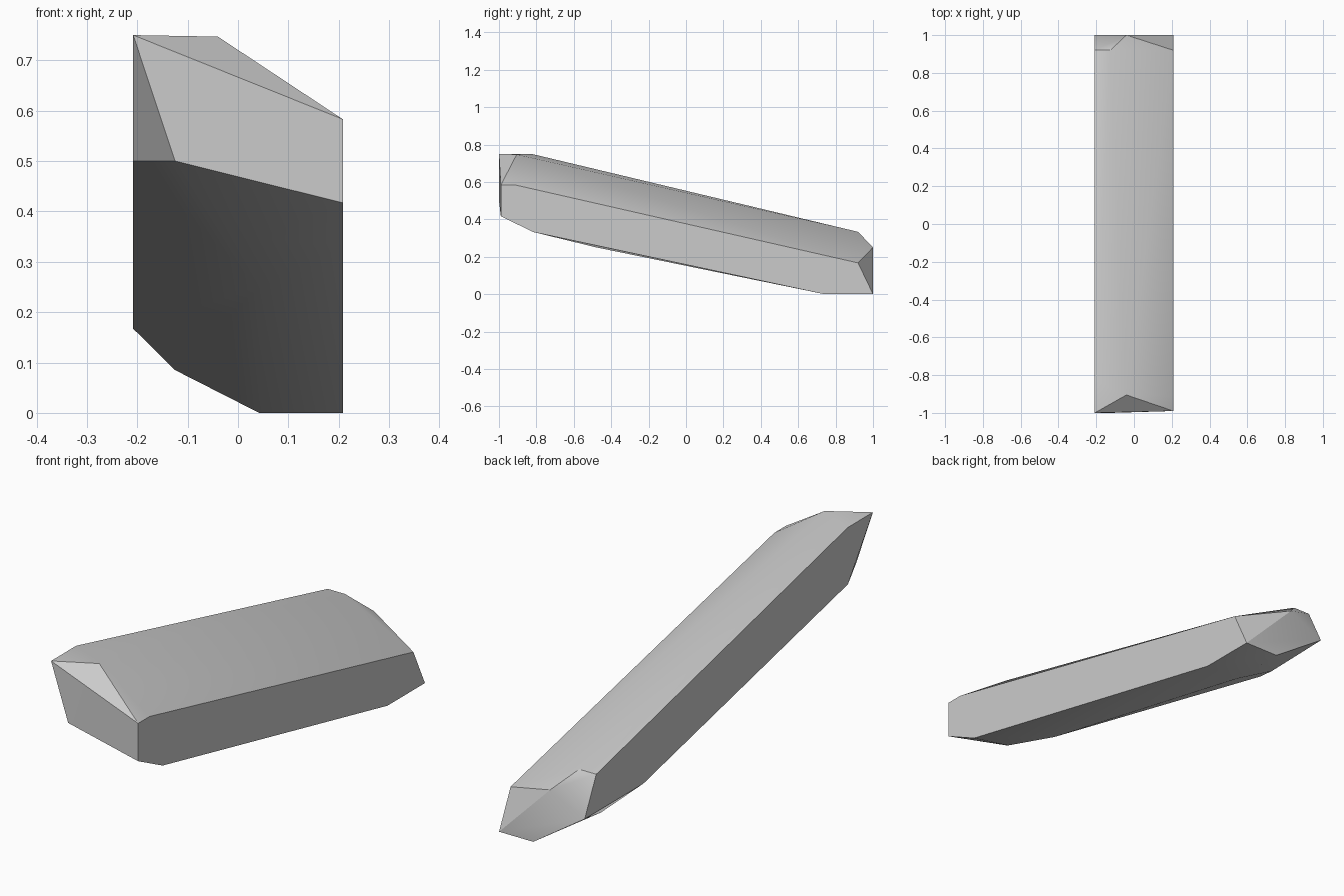
import bpy
import bmesh
import math

cube = bpy.data.objects.get("Cube")
if cube:
    bpy.data.objects.remove(cube, do_unlink=True)

HALF = 0.208

# Outlines of the two flat sides as (y, z)
right_side = [(-0.99, 0.583), (-0.91, 0.583), (0.92, 0.167), (1, 0),
              (0.74, 0), (-0.82, 0.333), (-0.99, 0.417)]
left_side = [(-1, 0.75), (-0.826, 0.75), (0.92, 0.333), (1, 0.167),
             (0.593, 0.167), (-0.826, 0.5)]

# Corners between the sides: crown, tail and underside
crown = [(-0.04, -0.905, 0.747), (-0.125, 0.92, 0.333), (-0.04, 1, 0.25)]
underside = [(-0.125, -1, 0.5), (0.042, -0.79, 0.345), (0.042, -0.48, 0.25),
             (0.042, 0.74, 0), (0.042, 1, 0), (-0.125, 0.77, 0.085)]

points = [(HALF, y, z) for y, z in right_side]
points += [(-HALF, y, z) for y, z in left_side]
points += crown + underside

# Wrap the corners in a faceted stone slab
bm = bmesh.new()
for p in points:
    bm.verts.new(p)
bmesh.ops.convex_hull(bm, input=bm.verts[:])
loose = [v for v in bm.verts if not v.link_faces]
bmesh.ops.delete(bm, geom=loose, context='VERTS')
bmesh.ops.dissolve_limit(bm, angle_limit=math.radians(0.5),
                         verts=bm.verts[:], edges=bm.edges[:])
bmesh.ops.recalc_face_normals(bm, faces=bm.faces[:])

mesh = bpy.data.meshes.new("stone_slab")
bm.to_mesh(mesh)
bm.free()
slab = bpy.data.objects.new("stone_slab", mesh)
bpy.context.collection.objects.link(slab)

# Plain grey stone
grey = bpy.data.materials.new("stone_grey")
grey.use_nodes = True
colour = (0.6, 0.6, 0.6, 1)
grey.diffuse_color = colour
grey.node_tree.nodes["Principled BSDF"].inputs["Base Color"].default_value = colour
mesh.materials.append(grey)

# Soft crown and belly, crisp outer edges
bpy.ops.object.select_all(action='DESELECT')
slab.select_set(True)
bpy.context.view_layer.objects.active = slab
bpy.ops.object.shade_smooth_by_angle(angle=math.radians(30))
